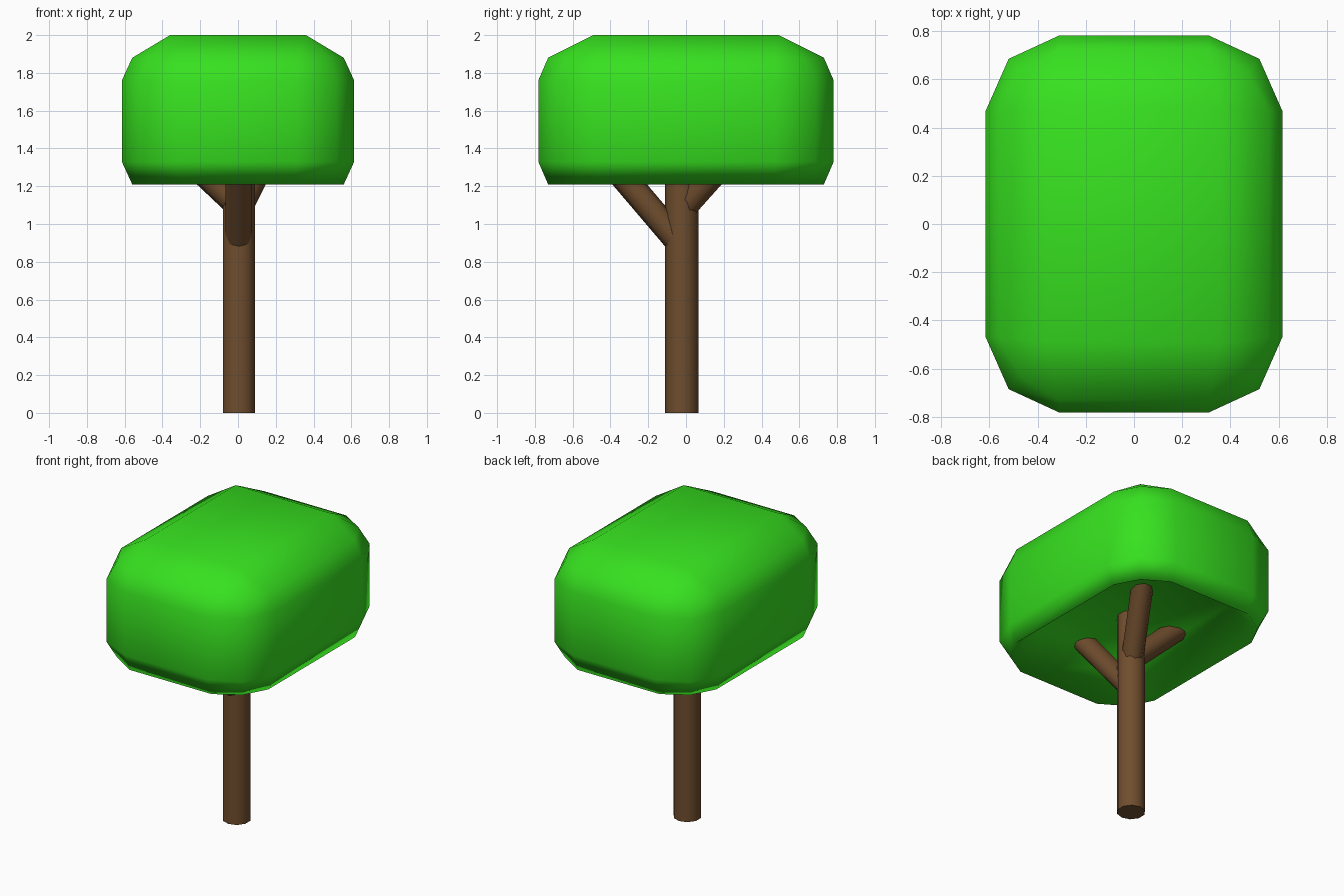
import bpy, bmesh
from mathutils import Vector

if "Cube" in bpy.data.objects:
    bpy.data.objects.remove(bpy.data.objects["Cube"])


def material(name, rgb):
    m = bpy.data.materials.new(name)
    m.diffuse_color = (*rgb, 1)
    m.use_nodes = True
    m.node_tree.nodes["Principled BSDF"].inputs["Base Color"].default_value = m.diffuse_color
    return m


bark = material("bark", (0.16, 0.075, 0.027))
leaves = material("leaves", (0.038, 0.75, 0.014))


def limb(name, start, end, radius, sides=8):
    # straight round piece of wood between two points
    a, b = Vector(start), Vector(end)
    d = b - a
    bpy.ops.mesh.primitive_cylinder_add(vertices=sides, radius=radius, depth=d.length,
                                        location=(a + b) / 2)
    ob = bpy.context.object
    ob.name = name
    ob.rotation_euler = d.to_track_quat('Z', 'Y').to_euler()
    ob.data.materials.append(bark)
    bpy.ops.object.shade_smooth_by_angle(angle=1.0)
    return ob


# trunk and three branches, all ending inside the canopy
limb("trunk", (0.005, -0.022, 0), (0.005, -0.022, 1.45), 0.089, 10)
limb("front_branch", (0.005, -0.056, 0.925), (0.005, -0.49, 1.435), 0.07)
limb("left_branch", (0.0, -0.015, 1.10), (-0.36, 0.005, 1.44), 0.07)
limb("back_branch", (0.02, 0.012, 1.11), (0.195, 0.325, 1.46), 0.07)


def ring(bm, z, corner):
    # repeat one rounded corner in all four quadrants
    pts = []
    for sx, sy in ((1, 1), (-1, 1), (-1, -1), (1, -1)):
        quarter = corner if sx * sy > 0 else corner[::-1]
        pts += [bm.verts.new((sx * x, sy * y, z)) for x, y in quarter]
    return pts


# canopy: rounded box whose underside is pushed up into a hollow
inner = [(0.36, 0.49)] * 3
mid = [(0.56, 0.47), (0.475, 0.63), (0.31, 0.73)]
wide = [(0.615, 0.47), (0.52, 0.685), (0.31, 0.782)]
bm = bmesh.new()
loops = [ring(bm, z, c) for z, c in
         ((1.40, inner), (1.21, mid), (1.33, wide), (1.76, wide), (1.88, mid), (2.0, inner))]
for lo, hi in zip(loops, loops[1:]):
    for i in range(12):
        j = (i + 1) % 12
        bm.faces.new((lo[i], lo[j], hi[j], hi[i]))
bm.faces.new(loops[0][::-1])
bm.faces.new(loops[-1])
bmesh.ops.remove_doubles(bm, verts=bm.verts, dist=0.001)
bmesh.ops.recalc_face_normals(bm, faces=bm.faces)
for f in bm.faces:
    f.smooth = True
mesh = bpy.data.meshes.new("canopy")
bm.to_mesh(mesh)
bm.free()
mesh.materials.append(leaves)
bpy.context.collection.objects.link(bpy.data.objects.new("canopy", mesh))
